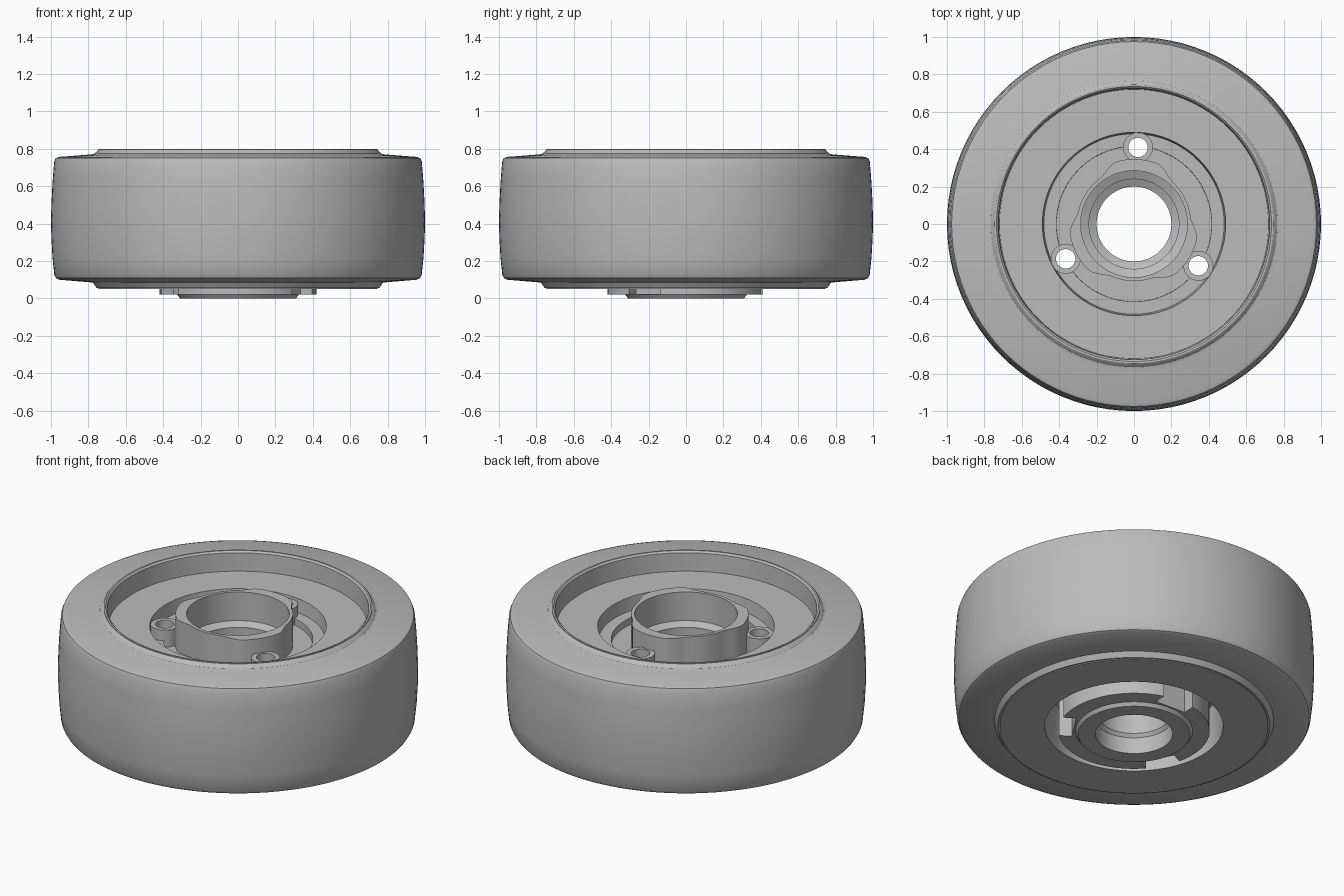
import bpy, bmesh, math

if "Cube" in bpy.data.objects:
    bpy.data.objects.remove(bpy.data.objects["Cube"])

SEGS = 96
BOLT_ANGLES = [math.radians(a) for a in (87, 207, 327)]
BOLT_R = 0.41

grey = bpy.data.materials.new("mid_grey")
grey.diffuse_color = (0.5, 0.5, 0.5, 1)
grey.use_nodes = True
grey.node_tree.nodes["Principled BSDF"].inputs["Base Color"].default_value = grey.diffuse_color


def make(name, bm):
    bmesh.ops.recalc_face_normals(bm, faces=bm.faces)
    me = bpy.data.meshes.new(name)
    bm.to_mesh(me)
    bm.free()
    ob = bpy.data.objects.new(name, me)
    bpy.context.collection.objects.link(ob)
    me.materials.append(grey)
    return ob


def skin(bm, rows):
    """Join closed rows of points into a closed ring of quads."""
    vs = [[bm.verts.new(p) for p in row] for row in rows]
    for a, b in zip(vs, vs[1:] + vs[:1]):
        n = len(a)
        for i in range(n):
            bm.faces.new((a[i], a[(i + 1) % n], b[(i + 1) % n], b[i]))


def revolve(name, profile):
    bm = bmesh.new()
    rows = []
    for i in range(SEGS):
        t = 2 * math.pi * i / SEGS
        rows.append([(r * math.cos(t), r * math.sin(t), z) for r, z in profile])
    skin(bm, rows)
    return make(name, bm)


def prism(name, outline, z0, z1):
    bm = bmesh.new()
    low = [bm.verts.new((x, y, z0)) for x, y in outline]
    face = bm.faces.new(low)
    ext = bmesh.ops.extrude_face_region(bm, geom=[face])
    for v in ext["geom"]:
        if isinstance(v, bmesh.types.BMVert):
            v.co.z = z1
    return make(name, bm)


def circle(cx, cy, r, n=24):
    return [(cx + r * math.cos(2 * math.pi * i / n),
             cy + r * math.sin(2 * math.pi * i / n)) for i in range(n)]


def polar_box(angle, r0, r1, half):
    c, s = math.cos(angle), math.sin(angle)
    return [(r * c - w * s, r * s + w * c)
            for r, w in ((r0, -half), (r1, -half), (r1, half), (r0, half))]


def cut(target, cutter):
    cutter.hide_render = True
    m = target.modifiers.new("cut", "BOOLEAN")
    m.operation, m.solver, m.object = "DIFFERENCE", "EXACT", cutter
    bpy.context.view_layer.objects.active = target
    bpy.ops.object.modifier_apply(modifier=m.name)


# Tyre with a slightly crowned tread and sloping shoulders
tyre = revolve("tyre", [
    (0.745, 0.055), (0.755, 0.055), (0.775, 0.085), (0.955, 0.10), (0.972, 0.108),
    (0.982, 0.125), (0.992, 0.22), (0.998, 0.33), (1.0, 0.42), (0.997, 0.52),
    (0.991, 0.63), (0.983, 0.73), (0.975, 0.75), (0.955, 0.757), (0.785, 0.77),
    (0.765, 0.775), (0.75, 0.792), (0.745, 0.795)])

# Wheel core: rim lip, recessed top floor and central opening
core = revolve("wheel_core", [
    (0.745, 0.05), (0.745, 0.80), (0.735, 0.80), (0.725, 0.79), (0.72, 0.68),
    (0.49, 0.68), (0.482, 0.60), (0.415, 0.60), (0.41, 0.30), (0.48, 0.30),
    (0.495, 0.05)])

# Hub insert with stepped bore and a lower flange
hub = revolve("hub", [
    (0.31, 0.0), (0.325, 0.02), (0.42, 0.02), (0.42, 0.56), (0.30, 0.56),
    (0.30, 0.72), (0.285, 0.72), (0.285, 0.58), (0.24, 0.56), (0.24, 0.50),
    (0.20, 0.48), (0.20, 0.12), (0.215, 0.10), (0.215, 0.0)])


# Collar around the bore, swelling toward each bolt boss
def collar_radius(t):
    d = min(abs((t - a + math.pi) % (2 * math.pi) - math.pi) for a in BOLT_ANGLES)
    f = max(0.0, min(1.0, (math.radians(40) - d) / math.radians(23)))
    return 0.305 + 0.042 * f * f * (3 - 2 * f)


bm = bmesh.new()
rows = []
for i in range(SEGS):
    t = 2 * math.pi * i / SEGS
    R = collar_radius(t)
    rows.append([(r * math.cos(t), r * math.sin(t), z) for r, z in
                 ((0.285, 0.55), (R, 0.55), (R, 0.755), (0.285, 0.755))])
skin(bm, rows)
collar = make("hub_collar", bm)

# Bolt bosses, their through holes and the notches below them
parts = [tyre, core, hub, collar]
cutters = []
for i, a in enumerate(BOLT_ANGLES):
    x, y = BOLT_R * math.cos(a), BOLT_R * math.sin(a)
    boss = prism(f"bolt_boss_{i + 1}", circle(x, y, 0.08, 32), 0.45, 0.665)
    hole = prism("hole_cutter", circle(x, y, 0.052), -0.2, 1.0)
    notch = prism("notch_cutter", polar_box(a, 0.335, 0.55, 0.10), -0.2, 0.48)
    cut(hub, notch)
    for ob in (boss, hub, core):
        cut(ob, hole)
    parts.append(boss)
    cutters += [hole, notch]

for c in cutters:
    bpy.data.objects.remove(c)

# Smooth round surfaces, keep edges crisp
bpy.ops.object.select_all(action="DESELECT")
for ob in parts:
    ob.select_set(True)
bpy.context.view_layer.objects.active = tyre
bpy.ops.object.shade_smooth_by_angle(angle=math.radians(25))
